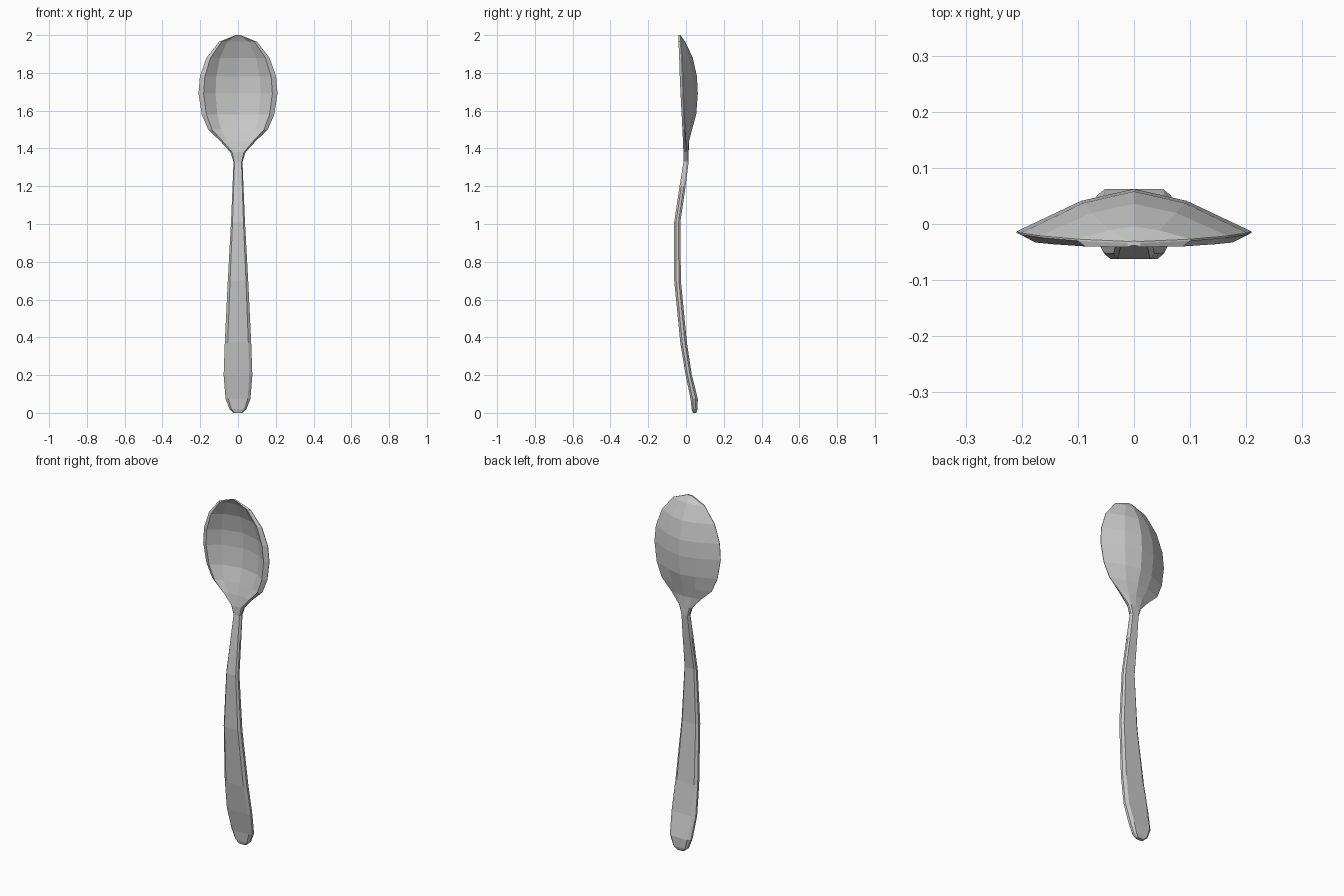
import bpy, bmesh


def handle_section(z, w, back, front):
    """Half of a flat bar with chamfered edges, from back centre to front centre."""
    t = back - front
    return [(0, back, z), (0.78 * w, back, z), (w, back - 0.3 * t, z),
            (w, front + 0.3 * t, z), (0.78 * w, front, z),
            (0.45 * w, front, z), (0, front, z)]


def bowl_section(z, w, back, rim, front, floor):
    """Half of a thin dished shell with a bevelled rim."""
    return [(0, back, z), (0.45 * w, rim + 0.73 * (back - rim), z),
            (w, rim + 0.003, z), (w, rim, z), (0.87 * w, front, z),
            (0.57 * w, front + 0.62 * (floor - front), z), (0, floor, z)]


# Handle: z, half width, back y, front y
handle = [
    (0.00, 0.022, 0.055, 0.036), (0.02, 0.045, 0.061, 0.030),
    (0.075, 0.066, 0.0625, 0.024), (0.20, 0.076, 0.031, -0.002),
    (0.37, 0.070, 0.005, -0.030), (0.70, 0.054, -0.027, -0.0625),
    (1.01, 0.037, -0.030, -0.0625), (1.20, 0.029, -0.002, -0.034),
    (1.33, 0.024, 0.014, -0.013), (1.38, 0.040, 0.014, -0.014),
]
# Bowl: z, half width, back y, rim y, front lip y, inner floor y
bowl = [
    (1.44, 0.095, 0.017, -0.004, -0.016, -0.004),
    (1.50, 0.158, 0.032, -0.008, -0.019, 0.012),
    (1.58, 0.192, 0.054, -0.012, -0.023, 0.038),
    (1.69, 0.209, 0.0625, -0.016, -0.029, 0.047),
    (1.78, 0.202, 0.058, -0.019, -0.033, 0.043),
    (1.88, 0.167, 0.036, -0.024, -0.036, 0.021),
    (1.965, 0.100, -0.004, -0.030, -0.040, -0.018),
    (2.00, 0.012, -0.030, -0.034, -0.041, -0.038),
]

# Loft one continuous skin through all mirrored sections
bm = bmesh.new()
rings = []
for half in [handle_section(*r) for r in handle] + [bowl_section(*r) for r in bowl]:
    mirrored = [(-x, y, z) for x, y, z in half[-2:0:-1]]
    rings.append([bm.verts.new(p) for p in half + mirrored])
for a, b in zip(rings, rings[1:]):
    n = len(a)
    for i in range(n):
        j = (i + 1) % n
        bm.faces.new((a[i], a[j], b[j], b[i]))
bm.faces.new(rings[0])
bm.faces.new(rings[-1])
bmesh.ops.recalc_face_normals(bm, faces=bm.faces[:])

mesh = bpy.data.meshes.new("spoon")
bm.to_mesh(mesh)
bm.free()
bpy.context.collection.objects.link(bpy.data.objects.new("spoon", mesh))
